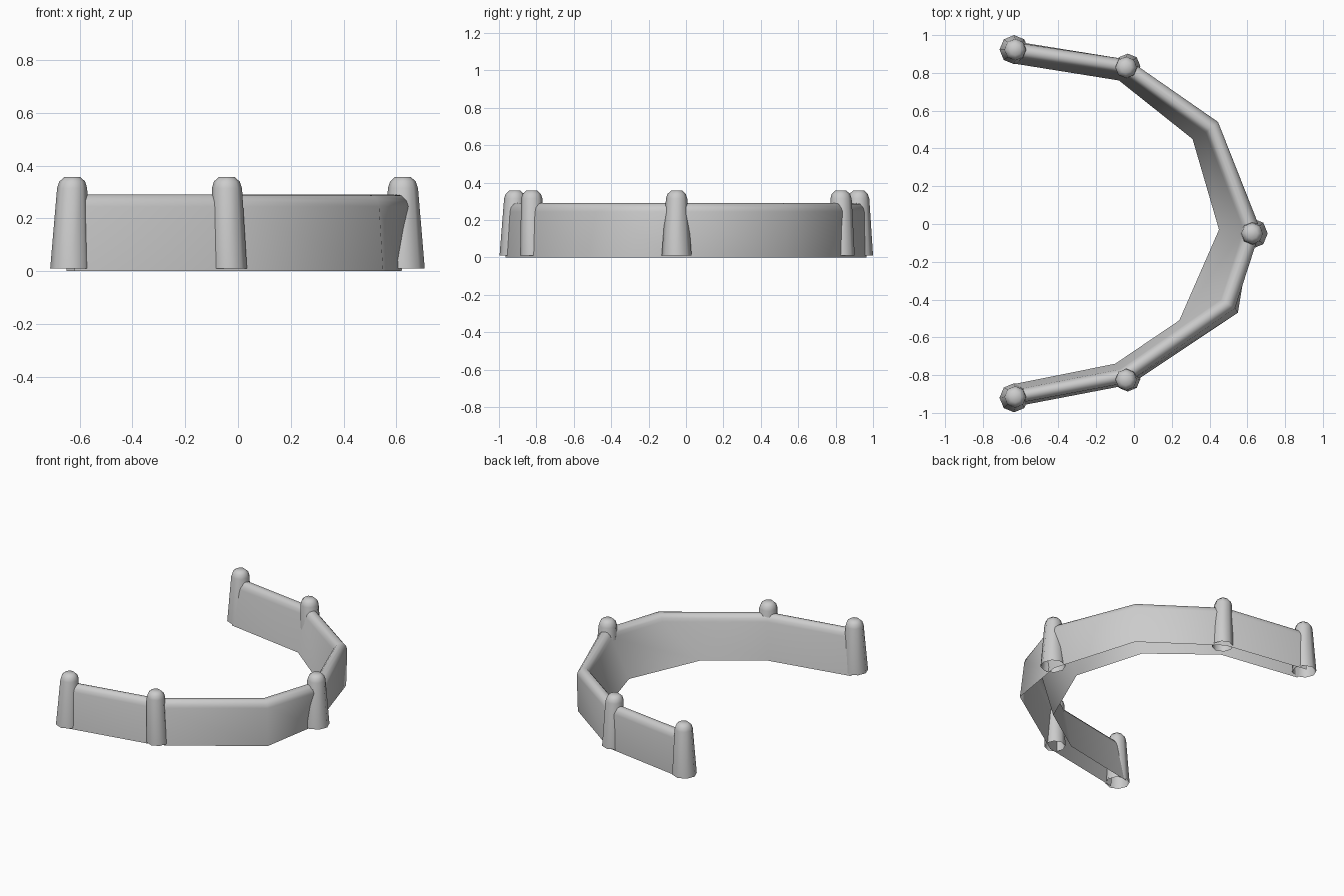
import bpy, bmesh, math
from mathutils import Vector

if "Cube" in bpy.data.objects:
    bpy.data.objects.remove(bpy.data.objects["Cube"])


def make_object(name, rings, closed, cap=False):
    """Skin a list of equal-length rings into one smooth object."""
    bm = bmesh.new()
    rows = [[bm.verts.new(p) for p in ring] for ring in rings]
    n = len(rows[0])
    for a, b in zip(rows, rows[1:]):
        for i in range(n if closed else n - 1):
            j = (i + 1) % n
            bm.faces.new((a[i], a[j], b[j], b[i]))
    if cap:
        bm.faces.new(rows[-1])
    mesh = bpy.data.meshes.new(name)
    bm.to_mesh(mesh)
    bm.free()
    obj = bpy.data.objects.new(name, mesh)
    bpy.context.collection.objects.link(obj)
    bpy.context.view_layer.objects.active = obj
    obj.select_set(True)
    bpy.ops.object.shade_smooth_by_angle(angle=math.radians(50))
    obj.select_set(False)
    return obj


# Curved wall: outer foot, outer shoulder, inner shoulder, inner foot per bend
stations = [
    ((-.62, .965), (-.625, .960), (-.635, .88), (-.64, .850)),
    ((-.03, .870), (-.030, .870), (-.065, .80), (-.08, .760)),
    ((.440, .535), (.445, .540), (.380, .485), (.31, .450)),
    ((.620, -.05), (.670, -.03), (.580, -.03), (.45, -.03)),
    ((.550, -.47), (.535, -.445), (.460, -.40), (.24, -.51)),
    ((-.02, -.85), (-.035, -.84), (-.075, -.77), (-.10, -.74)),
    ((-.62, -.965), (-.625, -.95), (-.64, -.88), (-.65, -.85)),
]


def wall_section(outer_foot, outer_top, inner_top, inner_foot):
    o, i = Vector(outer_top), Vector(inner_top)
    section = [(*outer_foot, 0)]
    # rounded crown between the two shoulders
    for t, z in ((0, .245), (.08, .268), (.28, .287), (.5, .29),
                 (.72, .287), (.92, .268), (1, .245)):
        section.append((*o.lerp(i, t), z))
    return section + [(*inner_foot, 0)]


make_object("curved_wall", [wall_section(*s) for s in stations], closed=False)

# Round-topped tapered posts: foot x, y, head x, y, foot radius
posts = [
    (-.635, .923, -.628, .923, .077),
    (-.033, .835, -.043, .828, .067),
    (.628, -.050, .625, -.050, .080),
    (-.033, -.820, -.043, -.825, .067),
    (-.635, -.920, -.628, -.915, .077),
]
for k, (x0, y0, x1, y1, r) in enumerate(posts):
    rings = []
    for z, radius in ((.01, r), (.315, .057), (.34, .049), (.357, .030)):
        t = (z - .01) / .347
        cx, cy = x0 + (x1 - x0) * t, y0 + (y1 - y0) * t
        rings.append([(cx + radius * math.cos(a * math.pi / 4),
                       cy + radius * math.sin(a * math.pi / 4), z) for a in range(8)])
    make_object(f"post_{k + 1}", rings, closed=True, cap=True)

# Wall faces were skinned in path order: make them point outwards
wall = bpy.data.objects["curved_wall"]
if wall.data.polygons[0].normal.y < 0:
    wall.data.flip_normals()
